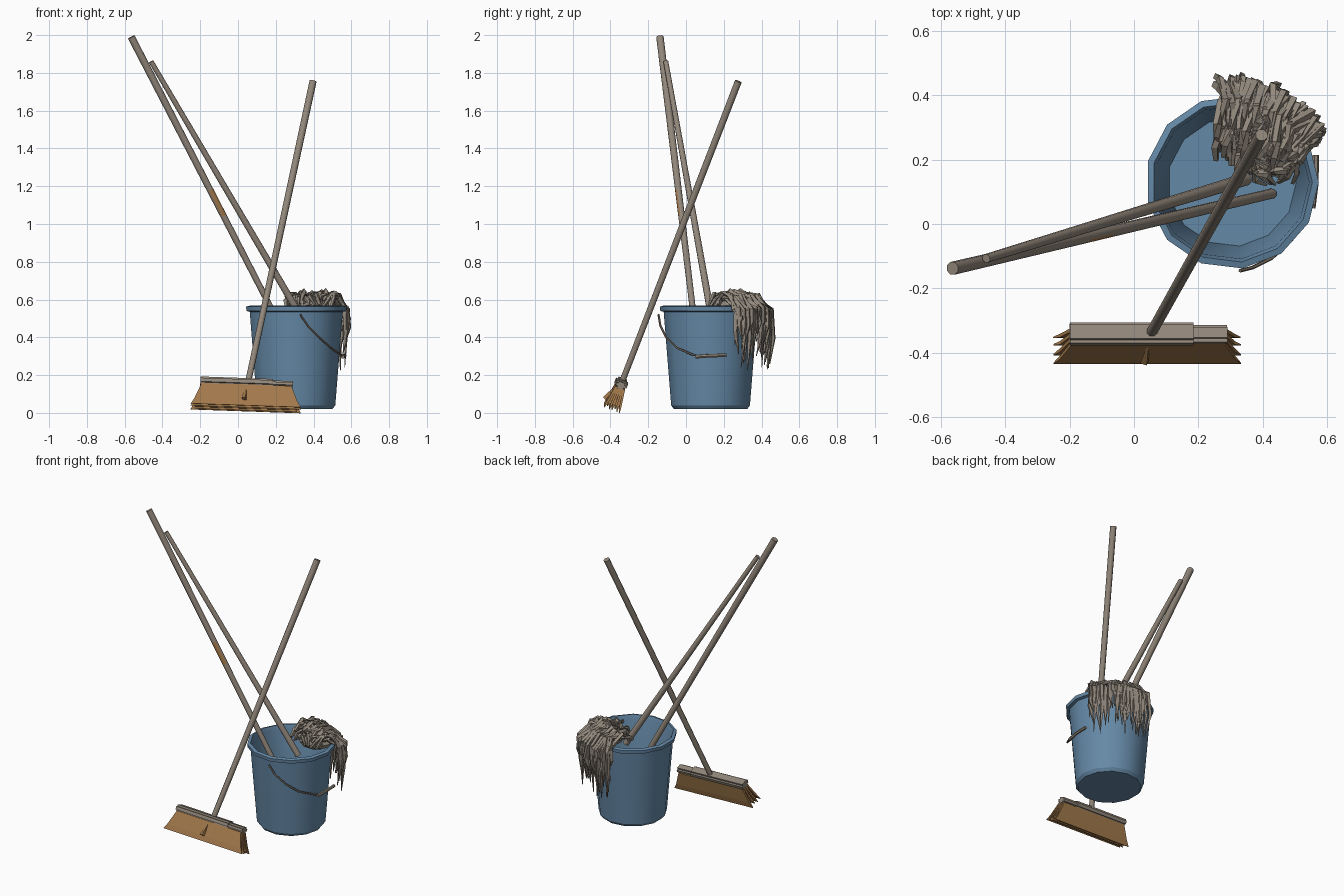
import bpy, bmesh, math, random
from mathutils import Vector, Matrix

random.seed(4)
cube = bpy.data.objects.get("Cube")
if cube:
    bpy.data.objects.remove(cube, do_unlink=True)


def material(name, rgb):
    m = bpy.data.materials.new(name)
    m.use_nodes = True
    m.diffuse_color = (*rgb, 1)
    m.node_tree.nodes["Principled BSDF"].inputs["Base Color"].default_value = (*rgb, 1)
    return m


BLUE = material("bucket blue", (0.13, 0.25, 0.385))
WOOD = material("weathered wood", (0.285, 0.24, 0.195))
YARN = material("mop yarn", (0.29, 0.25, 0.205))
STRAW = material("straw brown", (0.36, 0.19, 0.07))
METAL = material("dull wire", (0.2, 0.17, 0.14))


def finish(name, bm, mats, smooth=None):
    bmesh.ops.recalc_face_normals(bm, faces=bm.faces)
    mesh = bpy.data.meshes.new(name)
    bm.to_mesh(mesh)
    bm.free()
    for m in mats:
        mesh.materials.append(m)
    ob = bpy.data.objects.new(name, mesh)
    bpy.context.scene.collection.objects.link(ob)
    if smooth:
        bpy.ops.object.select_all(action="DESELECT")
        ob.select_set(True)
        bpy.context.view_layer.objects.active = ob
        bpy.ops.object.shade_smooth_by_angle(angle=math.radians(smooth))
    return ob


def tube(bm, points, radii, sides):
    """Closed tube through the points, with one radius per point."""
    pts = [Vector(p) for p in points]
    rings = []
    for i, p in enumerate(pts):
        d = (pts[min(i + 1, len(pts) - 1)] - pts[max(i - 1, 0)]).normalized()
        u = d.cross(Vector((0.3, -0.8, 0.1))).normalized()
        v = d.cross(u)
        turn = [math.tau * k / sides for k in range(sides)]
        rings.append([bm.verts.new(p + radii[i] * (u * math.cos(a) + v * math.sin(a)))
                      for a in turn])
    faces = []
    for a, b in zip(rings, rings[1:]):
        for k in range(sides):
            n = (k + 1) % sides
            faces.append(bm.faces.new((a[k], a[n], b[n], b[k])))
    bm.faces.new(rings[0])
    bm.faces.new(rings[-1])
    return faces


# Bucket: one lathe profile with wall, rolled rim and inside
CENTRE = Vector((0.305, 0.13, 0))
profile = [(0.195, 0.02), (0.21, 0.04), (0.25, 0.535), (0.268, 0.54), (0.27, 0.562),
           (0.25, 0.568), (0.24, 0.54), (0.2, 0.05)]
bm = bmesh.new()
SIDES = 13
rings = [[bm.verts.new(CENTRE + Vector((r * math.cos(math.tau * k / SIDES),
                                        r * math.sin(math.tau * k / SIDES), z)))
          for k in range(SIDES)] for r, z in profile]
for a, b in zip(rings, rings[1:]):
    for k in range(SIDES):
        n = (k + 1) % SIDES
        bm.faces.new((a[k], a[n], b[n], b[k]))
bm.faces.new(rings[0])
bm.faces.new(rings[-1])
finish("bucket", bm, [BLUE], 30)

# Hanging wire handle with its grip
bm = bmesh.new()
wire = [(0.33, -0.145, 0.52), (0.37, -0.135, 0.46), (0.43, -0.105, 0.4),
        (0.49, -0.05, 0.345), (0.54, 0.03, 0.31), (0.56, 0.07, 0.3)]
tube(bm, wire, [0.006] * len(wire), 5)
finish("bucket_wire", bm, [METAL], 50)
bm = bmesh.new()
tube(bm, [(0.555, 0.05, 0.297), (0.565, 0.13, 0.303), (0.565, 0.215, 0.305)], [0.01] * 3, 6)
finish("bucket_grip", bm, [WOOD], 50)


# Three long poles
def pole(name, low, high, r_low, r_high, worn=False):
    low, high = Vector(low), Vector(high)
    steps = (0, 0.51, 0.58, 1)
    bm = bmesh.new()
    faces = tube(bm, [low.lerp(high, t) for t in steps],
                 [r_low + (r_high - r_low) * t for t in steps], 8)
    if worn:  # bare patch on the front of the middle section
        middle = faces[8:16]
        for f in middle:
            f.normal_update()
        out = [f for f in middle
               if (f.calc_center_median() - low.lerp(high, 0.545)).dot(Vector((0.5, -1, 0))) > 0.011]
        for f in out:
            f.material_index = 1
    finish(name, bm, [WOOD, STRAW], 50)


pole("loose_pole", (0.43, 0.095, 0.06), (-0.565, -0.138, 1.99), 0.016, 0.021, True)
pole("mop_pole", (0.35, 0.14, 0.48), (-0.46, -0.107, 1.86), 0.02, 0.014)
pole("broom_pole", (0.053, -0.34, 0.16), (0.397, 0.277, 1.755), 0.017, 0.02)

# Broom head, built upright and then leaned with its pole
lean = (Matrix.Translation((0.045, -0.345, 0.15)) @ Matrix.Rotation(math.radians(2), 4, "Y")
        @ Matrix.Rotation(math.radians(-21), 4, "X"))


def block(name, x0, x1, depth, z0, z1):
    bm = bmesh.new()
    bmesh.ops.create_cube(bm, size=1)
    bm.transform(lean @ Matrix.Translation(((x0 + x1) / 2, 0, (z0 + z1) / 2))
                 @ Matrix.Diagonal((x1 - x0, depth, z1 - z0, 1)))
    long_edges = [e for e in bm.edges if abs((e.verts[0].co - e.verts[1].co).x) > 0.08]
    bmesh.ops.bevel(bm, geom=long_edges, offset=0.011, segments=2, affect="EDGES")
    finish(name, bm, [WOOD], 40)


block("broom_block", -0.245, 0.14, 0.068, -0.015, 0.028)
block("broom_block_end", 0.13, 0.245, 0.056, -0.015, 0.022)

# Bristles: fanned, flaring sheets
bm = bmesh.new()
ROWS = 7
for i in range(ROWS):
    t = 2 * i / (ROWS - 1) - 1
    flare = 0.292 - 0.02 * (i % 2)
    drop = -0.135 + 0.012 * (i % 3 == 1)
    corners = []
    for z, half, y, thick in ((-0.01, 0.238, 0.022 * t, 0.006),
                              (-0.1, flare - 0.02, 0.036 * t, 0.006),
                              (drop, flare, 0.043 * t, 0.002)):
        corners.append([bm.verts.new(lean @ Vector((sx * half, y + sy * thick, z)))
                        for sx, sy in ((-1, -1), (1, -1), (1, 1), (-1, 1))])
    for a, b in zip(corners, corners[1:]):
        for k in range(4):
            n = (k + 1) % 4
            bm.faces.new((a[k], a[n], b[n], b[k]))
    bm.faces.new(corners[0])
    bm.faces.new(corners[-1])
# stray tuft at the middle of the front
tube(bm, [lean @ Vector(p) for p in ((0, -0.024, -0.02), (-0.01, -0.052, -0.1))], [0.003, 0.015], 4)
finish("broom_bristles", bm, [STRAW])

# Mop: a lumpy core under strands that spill over the rim
bm = bmesh.new()
bmesh.ops.create_icosphere(bm, subdivisions=2, radius=1)
bm.transform(Matrix.Translation((0.41, 0.255, 0.565)) @ Matrix.Diagonal((0.115, 0.115, 0.055, 1)))
finish("mop_core", bm, [YARN])


def around(angle, r, z):
    return CENTRE + Vector((r * math.cos(angle), r * math.sin(angle), z))


def jitter(s):
    return Vector([random.uniform(-s, s) for _ in range(3)])


bm = bmesh.new()
COUNT = 85
for i in range(COUNT):
    t = (i + random.random()) / COUNT
    a = math.radians(26 + 72 * t)
    start = Vector((0.48, 0.15, 0.575)).lerp(Vector((0.28, 0.21, 0.575)), t) + jitter(0.025)
    reach = random.uniform(0.285, 0.325)
    brim = around(a + random.uniform(-0.1, 0.1), 0.25, random.uniform(0.58, 0.625))
    crest = start.lerp(brim, 0.5)
    crest.z = random.uniform(0.605, 0.64)
    end = random.uniform(0.22, 0.47) if i % 4 else random.uniform(0.42, 0.53)
    path = [start, start.lerp(crest, 0.5) + Vector((0, 0, 0.012)) + jitter(0.012),
            crest + jitter(0.012), brim + jitter(0.01),
            around(a, reach, 0.55) + jitter(0.01),
            around(a, reach + 0.005, (0.55 + end) / 2) + jitter(0.012),
            around(a + random.uniform(-0.06, 0.06), reach - 0.01, end)]
    w = random.uniform(0.009, 0.014)
    tube(bm, path, [w * 0.7, w, w, w, w * 1.1, w, 0.002], 4)

# Short curls lying on top of the mop
for i in range(30):
    a = random.uniform(0, math.tau)
    hub = Vector((0.4, 0.235, 0.6)) + Vector((math.cos(a), math.sin(a), 0)) * random.uniform(0.02, 0.1)
    side = Vector((math.cos(a + 1), math.sin(a + 1), 0)) * 0.05
    path = [hub - side + Vector((0, 0, -0.03)), hub - side * 0.4 + Vector((0, 0, 0.02)),
            hub + side * 0.4 + jitter(0.015) + Vector((0, 0, 0.02)), hub + side + Vector((0, 0, -0.03))]
    tube(bm, path, [0.007, 0.012, 0.012, 0.005], 4)
finish("mop_strands", bm, [YARN])
